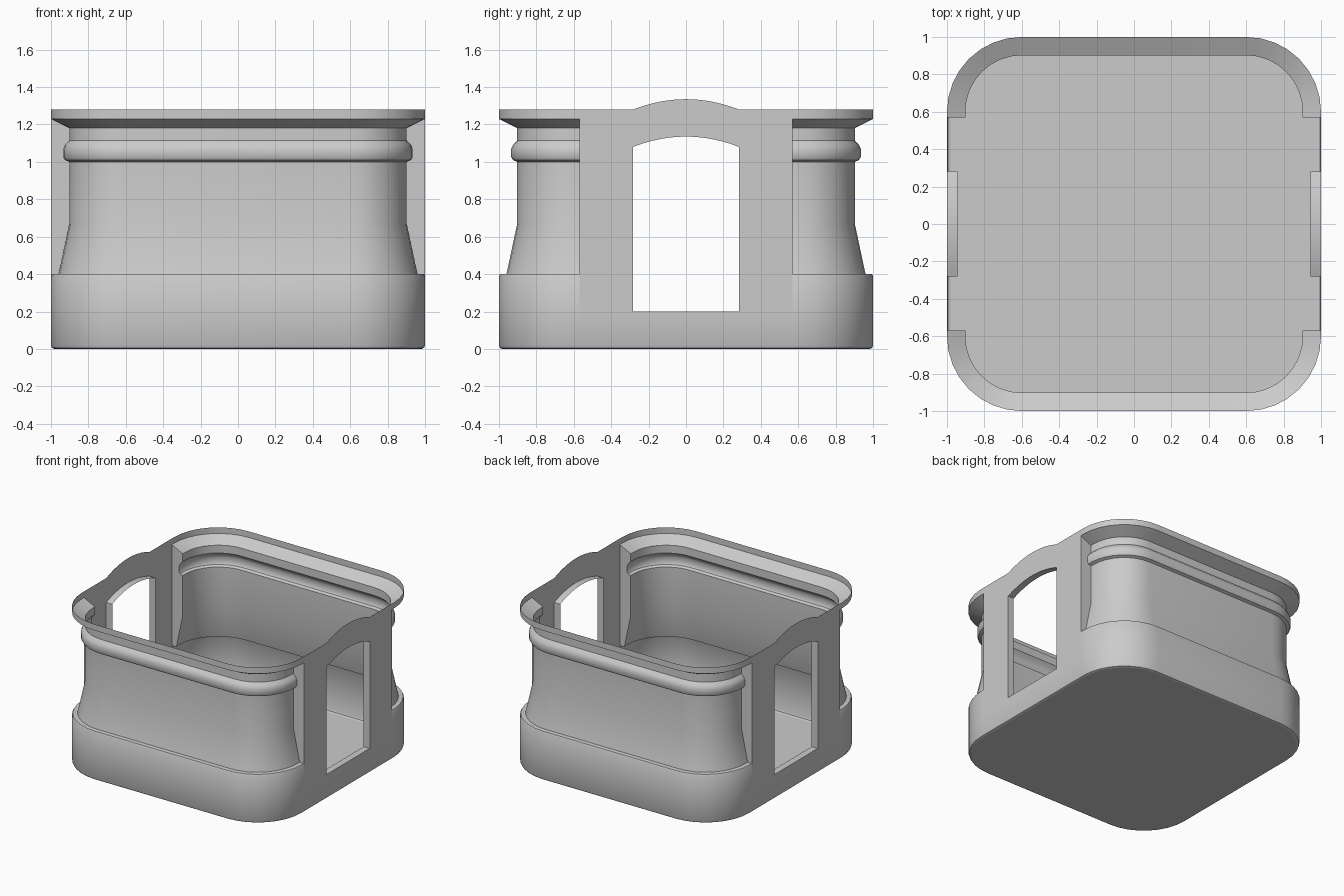
import bpy, bmesh, math

if "Cube" in bpy.data.objects:
    bpy.data.objects.remove(bpy.data.objects["Cube"])

R, YP = 0.4, 0.57           # corner radius, half width of the door panels
DOOR, SILL, RISE = 0.282, 0.2, 0.055

# wall profile: (inset from the outer footprint, height)
PROFILE = [(0.02, 0), (0.006, 0.005), (0, 0.018), (0, 0.39), (0.006, 0.4),
           (0.04, 0.402), (0.046, 0.425), (0.098, 0.67), (0.098, 1.0),
           (0.075, 1.01), (0.066, 1.025), (0.066, 1.07), (0.075, 1.09),
           (0.098, 1.115), (0.098, 1.18), (0.0, 1.23), (0, 1.28)]


def half_path(d, side):
    """Half of the rounded footprint, from the right panel round to the left."""
    arc = [(1 - R + (R - d) * math.cos(a), 1 - R + (R - d) * math.sin(a))
           for a in (math.pi / 2 * i / 8 for i in range(9))]
    right = [(1 - d, YP)] + arc
    return [(x, y * side) for x, y in right + [(-x, y) for x, y in reversed(right)]]


def make(name, faces):
    """Mesh object from a list of polygons, welded, facing outward, smooth."""
    bm = bmesh.new()
    for f in faces:
        bm.faces.new([bm.verts.new(p) for p in f])
    bmesh.ops.remove_doubles(bm, verts=bm.verts, dist=0.0005)
    bmesh.ops.recalc_face_normals(bm, faces=bm.faces)
    out = 0
    for f in bm.faces:
        c = f.calc_center_median()
        c.z -= 0.6
        out += f.calc_area() * f.normal.dot(c)
    if out < 0:
        bmesh.ops.reverse_faces(bm, faces=bm.faces)
    me = bpy.data.meshes.new(name)
    bm.to_mesh(me)
    bm.free()
    ob = bpy.data.objects.new(name, me)
    bpy.context.collection.objects.link(ob)
    bpy.ops.object.select_all(action='DESELECT')
    ob.select_set(True)
    bpy.context.view_layer.objects.active = ob
    bpy.ops.object.shade_smooth_by_angle(angle=math.radians(35))
    return ob


def strip(a, b):
    """Quads between two point rows."""
    return [(a[i], a[i + 1], b[i + 1], b[i]) for i in range(len(a) - 1)]


# moulded front and back walls, with flat returns where they meet the door panels
for name, side in (("front_wall", -1), ("back_wall", 1)):
    rows = [[(x, y, z) for x, y in half_path(d, side)] for d, z in PROFILE]
    faces = [q for a, b in zip(rows, rows[1:]) for q in strip(a, b)]
    for s in (-1, 1):
        cap = [(s * (1 - d), side * YP, z) for d, z in PROFILE[3:16]]
        faces.append(cap)
    make(name, faces)

# floor plate
d0 = PROFILE[0][0]
make("floor", [[(x, y, 0) for x, y in half_path(d0, 1)] +
               [(x, y, 0) for x, y in reversed(half_path(d0, -1))]])


def hump(y):
    return RISE * max(0, 1 - (y / DOOR) ** 2)


# door panels: jambs, sill, arched lintel and the inward reveal of the opening
ys = [DOOR * (i / 8 - 1) for i in range(17)]
for name, s in (("left_door_panel", -1), ("right_door_panel", 1)):
    faces = []
    for t in (-1, 1):
        zs = [0.018, SILL, 1.08, 1.28]
        faces += strip([(s, t * YP, z) for z in zs], [(s, t * DOOR, z) for z in zs])
    faces += strip([(s, -DOOR, 0.018), (s, DOOR, 0.018)],
                   [(s, -DOOR, SILL), (s, DOOR, SILL)])
    faces += strip([(s, y, 1.08 + hump(y)) for y in ys],
                   [(s, y, 1.28 + hump(y)) for y in ys])
    # rounded bottom edge
    edge = [-YP, -DOOR, DOOR, YP]
    for (da, za), (db, zb) in zip(PROFILE[:2], PROFILE[1:3]):
        faces += strip([(s * (1 - da), y, za) for y in edge],
                       [(s * (1 - db), y, zb) for y in edge])
    # reveal
    loop = [(-DOOR, SILL)] + [(y, 1.08 + hump(y)) for y in ys] + [(DOOR, SILL), (-DOOR, SILL)]
    faces += strip([(s, y, z) for y, z in loop], [(s * 0.945, y, z) for y, z in loop])
    make(name, faces)
